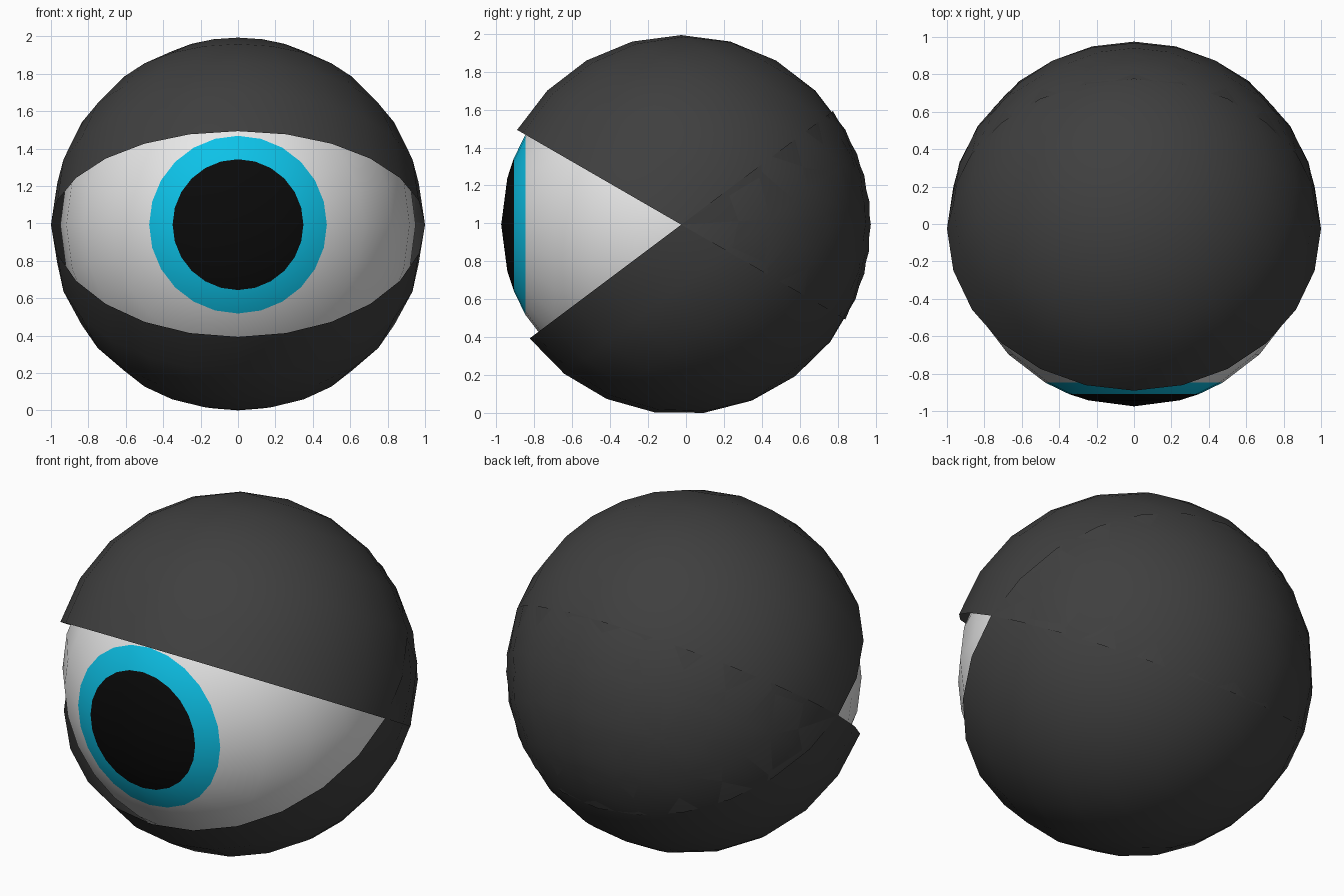
import bpy, bmesh, math
from mathutils import Matrix

if "Cube" in bpy.data.objects:
    bpy.data.objects.remove(bpy.data.objects["Cube"])

SEGMENTS = 24
CENTRE = Matrix.Translation((0, -0.025, 0.993))


def material(name, rgb):
    m = bpy.data.materials.new(name)
    m.diffuse_color = (*rgb, 1)
    m.use_nodes = True
    m.node_tree.nodes["Principled BSDF"].inputs["Base Color"].default_value = m.diffuse_color
    return m


lid_grey = material("charcoal", (0.05, 0.05, 0.05))
white = material("eye white", (0.8, 0.8, 0.8))
blue = material("iris blue", (0.004, 0.55, 0.82))
black = material("pupil black", (0.003, 0.003, 0.003))


def dome(name, radius, angles, tilt, bands):
    """Lathe a dome from its pole through polar angles (degrees).
    bands: (largest polar angle, material) from the pole outwards."""
    bm = bmesh.new()
    pole = bm.verts.new((0, 0, radius))
    previous = None
    for angle in angles:
        a = math.radians(angle)
        index = next(i for i, b in enumerate(bands) if angle <= b[0])
        if angle == 180:
            ring = [bm.verts.new((0, 0, -radius))] * SEGMENTS
        else:
            ring = [bm.verts.new((radius * math.sin(a) * math.cos(t),
                                  radius * math.sin(a) * math.sin(t),
                                  radius * math.cos(a)))
                    for t in (2 * math.pi * k / SEGMENTS for k in range(SEGMENTS))]
        for k in range(SEGMENTS):
            n = (k + 1) % SEGMENTS
            if previous is None:
                corners = [pole, ring[k], ring[n]]
            elif angle == 180:
                corners = [previous[k], ring[k], previous[n]]
            else:
                corners = [previous[k], ring[k], ring[n], previous[n]]
            face = bm.faces.new(corners)
            face.material_index = index
            face.smooth = True
        previous = ring
    bm.transform(CENTRE @ Matrix.Rotation(math.radians(tilt), 4, 'X'))
    mesh = bpy.data.meshes.new(name)
    bm.to_mesh(mesh)
    bm.free()
    for _, m in bands:
        mesh.materials.append(m)
    obj = bpy.data.objects.new(name, mesh)
    bpy.context.collection.objects.link(obj)
    return obj


# Eyeball facing forward, with pupil and iris as rings around its pole
dome("eyeball", 0.95, [15, 21.6] + list(range(30, 181, 15)), 90,
     [(21.6, black), (30, blue), (180, white)])

# Open half-shell eyelids, hinged at the sides and overlapping at the back
half = list(range(15, 91, 15))
dome("upper_eyelid", 1.0, half, -30, [(90, lid_grey)])
dome("lower_eyelid", 1.0, half, 180 + 36.87, [(90, lid_grey)])
